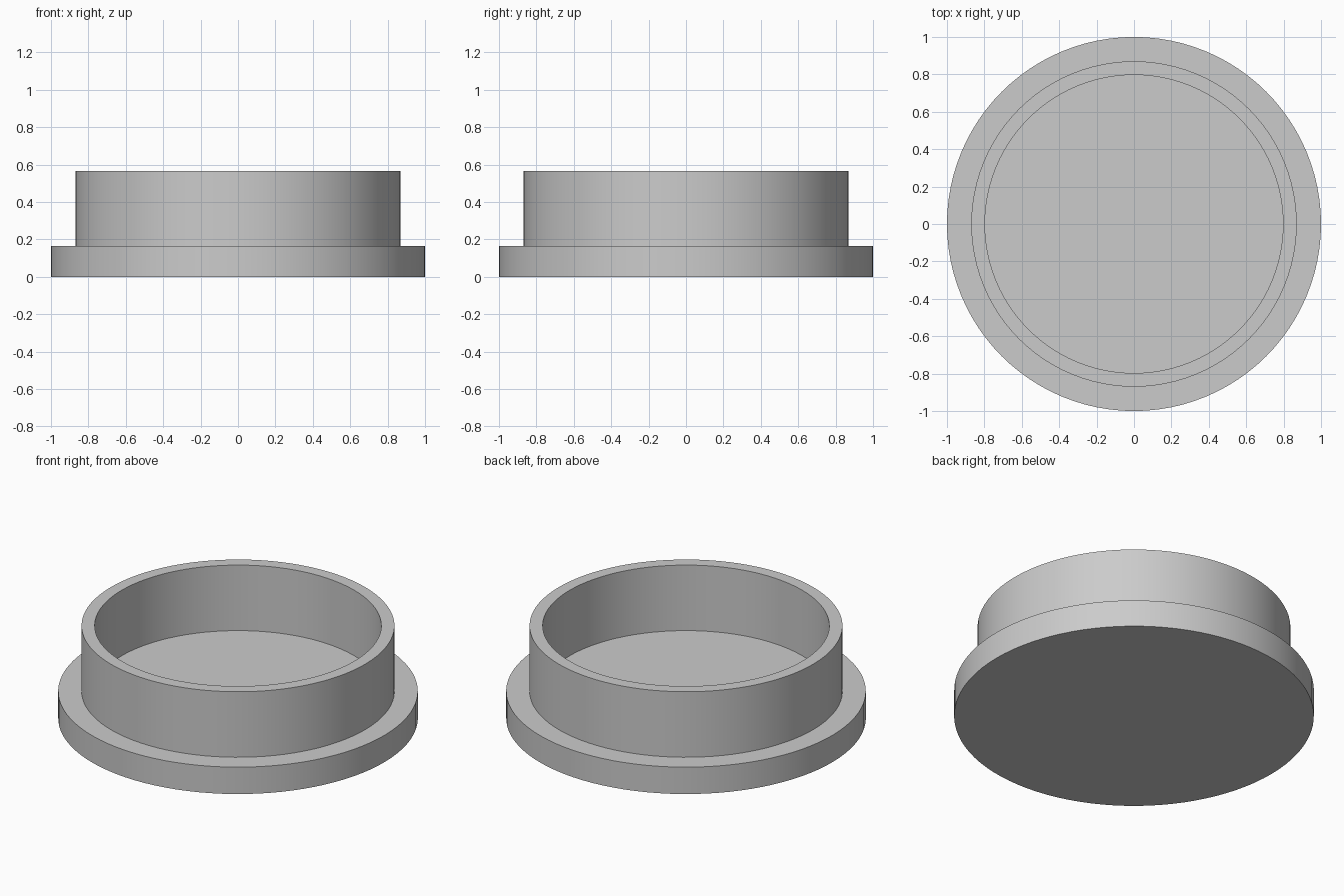
import bpy
import bmesh
import math

cube = bpy.data.objects.get("Cube")
if cube:
    bpy.data.objects.remove(cube, do_unlink=True)

SEGMENTS = 96
FLANGE_R, WALL_R, BORE_R = 1.0, 0.87, 0.797
FLANGE_TOP, RIM_TOP = 0.165, 0.567

# Plain grey material
grey = bpy.data.materials.new("plain_grey")
grey.use_nodes = True
colour = (0.6, 0.6, 0.6, 1.0)
grey.diffuse_color = colour
grey.node_tree.nodes["Principled BSDF"].inputs["Base Color"].default_value = colour

# Stepped profile, from the bottom centre round to the floor centre
profile = [(FLANGE_R, 0), (FLANGE_R, FLANGE_TOP), (WALL_R, FLANGE_TOP),
           (WALL_R, RIM_TOP), (BORE_R, RIM_TOP), (BORE_R, FLANGE_TOP)]

bm = bmesh.new()
rings = [[bm.verts.new((r * math.cos(a), r * math.sin(a), z))
          for a in (math.tau * i / SEGMENTS for i in range(SEGMENTS))]
         for r, z in profile]

# Flange, wall, rim and bore surfaces
for low, high in zip(rings, rings[1:]):
    for i in range(SEGMENTS):
        j = (i + 1) % SEGMENTS
        bm.faces.new((low[i], low[j], high[j], high[i]))

# Underside and recessed floor
bm.faces.new(rings[0][::-1])
bm.faces.new(rings[-1])
bmesh.ops.recalc_face_normals(bm, faces=bm.faces)

mesh = bpy.data.meshes.new("flanged_cap")
bm.to_mesh(mesh)
bm.free()
mesh.materials.append(grey)
cap = bpy.data.objects.new("flanged_cap", mesh)
bpy.context.collection.objects.link(cap)

# Smooth round walls with crisp rims
bpy.context.view_layer.objects.active = cap
cap.select_set(True)
bpy.ops.object.shade_smooth_by_angle(angle=math.radians(30))
